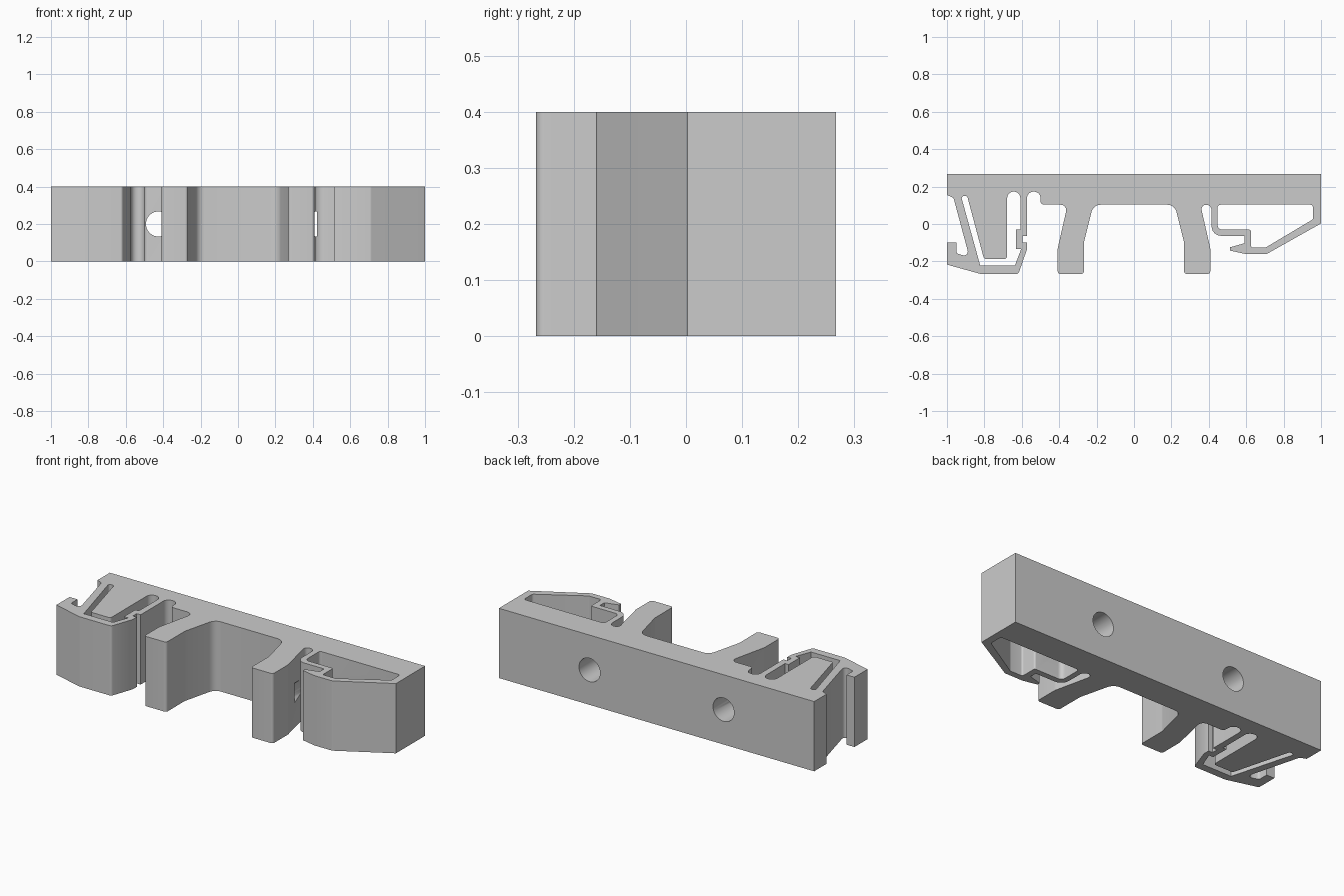
import bpy
import bmesh
import math
from mathutils import Vector

HEIGHT = .4
ARC_STEPS = 6


def make_material(name, colour):
    material = bpy.data.materials.new(name)
    material.use_nodes = True
    material.diffuse_color = colour
    shader = material.node_tree.nodes["Principled BSDF"]
    shader.inputs["Base Color"].default_value = colour
    return material


def round_corners(corners):
    """Turn (x, y) or (x, y, radius) corners into a polyline with true arcs."""
    points = []
    for index, corner in enumerate(corners):
        here = Vector(corner[:2])
        if len(corner) == 2:
            points.append(here)
            continue
        before = Vector(corners[index - 1][:2]) - here
        after = Vector(corners[(index + 1) % len(corners)][:2]) - here
        half = before.angle(after) / 2
        longest = min(before.length, after.length) * .49
        tangent = min(corner[2] / math.tan(half), longest)
        radius = tangent * math.tan(half)
        before.normalize()
        after.normalize()
        centre = here + (before + after).normalized() * radius / math.sin(half)
        start = here + before * tangent - centre
        end = here + after * tangent - centre
        for step in range(ARC_STEPS + 1):
            direction = start.slerp(end, step / ARC_STEPS).normalized()
            points.append(centre + direction * radius)
    return points


def extrude_profile(name, loops, material):
    """Fill the outline with its openings cut out, and raise it to full height."""
    bm = bmesh.new()
    for loop in loops:
        verts = [bm.verts.new((p.x, p.y, 0)) for p in round_corners(loop)]
        for index, vert in enumerate(verts):
            bm.edges.new((verts[index - 1], vert))
    bmesh.ops.triangle_fill(bm, edges=bm.edges[:], use_beauty=True)
    result = bmesh.ops.extrude_face_region(bm, geom=bm.faces[:])
    raised = [item for item in result["geom"] if isinstance(item, bmesh.types.BMVert)]
    bmesh.ops.translate(bm, verts=raised, vec=(0, 0, HEIGHT))
    bmesh.ops.recalc_face_normals(bm, faces=bm.faces[:])
    mesh = bpy.data.meshes.new(name)
    bm.to_mesh(mesh)
    bm.free()
    mesh.materials.append(material)
    part = bpy.data.objects.new(name, mesh)
    bpy.context.collection.objects.link(part)
    return part


def drill(part, x, radius, y_front, y_back):
    """Bore a round hole from the back of the part."""
    bpy.ops.mesh.primitive_cylinder_add(
        vertices=48, radius=radius, depth=y_back - y_front,
        location=(x, (y_front + y_back) / 2, HEIGHT / 2),
        rotation=(math.pi / 2, 0, 0))
    cutter = bpy.context.object
    cutter.name = "screw_hole_cutter"
    cutter.hide_render = True
    cutter.data.materials.append(part.data.materials[0])
    modifier = part.modifiers.new("screw_hole", "BOOLEAN")
    modifier.operation = "DIFFERENCE"
    modifier.solver = "EXACT"
    modifier.object = cutter
    bpy.context.view_layer.objects.active = part
    bpy.ops.object.modifier_apply(modifier=modifier.name)
    bpy.data.objects.remove(cutter, do_unlink=True)


default_cube = bpy.data.objects.get("Cube")
if default_cube:
    bpy.data.objects.remove(default_cube, do_unlink=True)

grey = make_material("plain_grey", (.6, .6, .6, 1))

# Straight back bar
back_bar = [(-1, .267), (1, .267)]

# Hooked latch on the left end, with the slot beside the leg
latch = [
    (1, .003), (.71, -.16, .02), (.595, -.16), (.512, -.142), (.512, -.125),
    (.59, -.103), (.59, -.063), (.415, -.063, .05), (.415, .103, .03),
]

# One leg from its outer root to its inner root; the other is its mirror
leg = [
    (.355, .103, .03), (.408, -.13, .05), (.408, -.267, .015),
    (.268, -.267, .015), (.268, -.1, .05), (.218, .103, .05),
]
mirrored_leg = [(-x, y, radius) for x, y, radius in reversed(leg)]

# Flexible clip on the right end, with its slot and catch
clip = [
    (-.5, .103, .02), (-.5, .173, .034), (-.572, .173, .034),
    (-.572, -.065), (-.597, -.065), (-.597, -.1), (-.572, -.1),
    (-.572, -.135), (-.618, -.267, .015), (-.82, -.267, .02),
    (-1, -.217), (-1, -.098), (-.95, -.098), (-.95, -.157, .015),
    (-.88, -.177, .02), (-.965, .14, .02), (-1, .155),
]

# Closed openings: the latch pocket and the slot around the clip block
latch_pocket = [
    (.447, .103, .015), (.957, .103, .015), (.957, .025, .015),
    (.705, -.125, .02), (.625, -.125, .01), (.625, -.03, .01),
    (.447, -.03, .025),
]
clip_slot = [
    (-.925, .15, .013), (-.822, -.223), (-.637, -.223), (-.603, -.133),
    (-.63, -.133), (-.63, -.03), (-.608, -.03), (-.608, .173, .033),
    (-.678, .173, .033), (-.678, -.187, .015), (-.802, -.187, .015),
    (-.892, .15, .013),
]

outline = back_bar + latch + leg + mirrored_leg + clip
bracket = extrude_profile("clip_bracket", [outline, latch_pocket, clip_slot], grey)

# Two screw holes bored from the back
for side in (-1, 1):
    drill(bracket, side * .425, .067, -.04, .4)

bpy.ops.object.select_all(action="DESELECT")
bracket.select_set(True)
bpy.context.view_layer.objects.active = bracket
bpy.ops.object.shade_smooth_by_angle(angle=math.radians(30))
